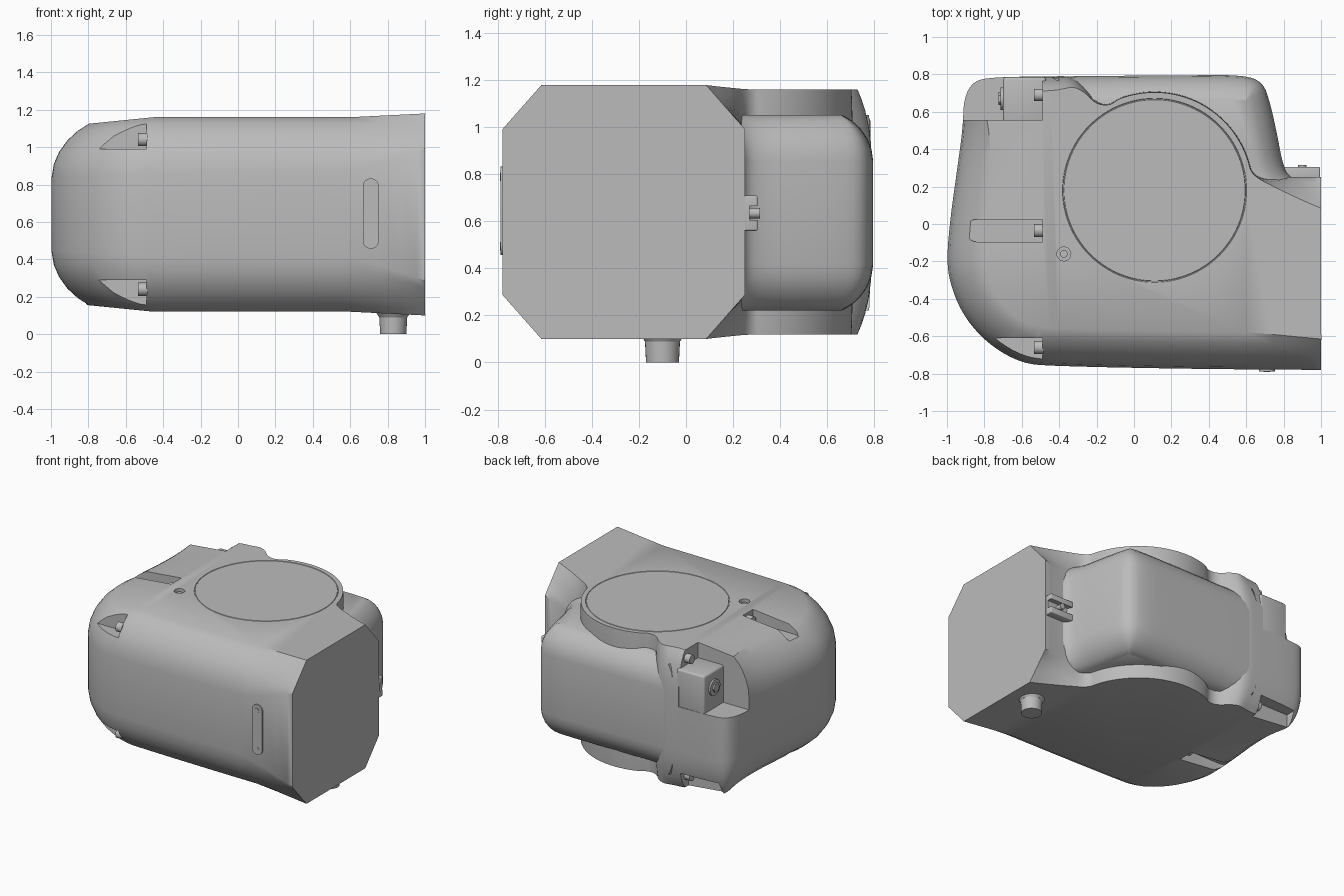
import bpy, bmesh, math
from mathutils import Vector, Matrix

if "Cube" in bpy.data.objects:
    bpy.data.objects.remove(bpy.data.objects["Cube"])

GREY = bpy.data.materials.new("housing_grey")
GREY.use_nodes = True
GREY.diffuse_color = (0.5, 0.5, 0.5, 1)
GREY.node_tree.nodes["Principled BSDF"].inputs["Base Color"].default_value = (0.5, 0.5, 0.5, 1)
MID = 0.64  # height of the mirror plane


def add(name, bm):
    bmesh.ops.recalc_face_normals(bm, faces=bm.faces)
    mesh = bpy.data.meshes.new(name)
    bm.to_mesh(mesh)
    bm.free()
    mesh.materials.append(GREY)
    ob = bpy.data.objects.new(name, mesh)
    bpy.context.collection.objects.link(ob)
    return ob


def box(name, lo, hi, bevel=0):
    lo, hi = Vector(lo), Vector(hi)
    bm = bmesh.new()
    bmesh.ops.create_cube(bm, size=1)
    for v in bm.verts:
        v.co = (lo + hi) / 2 + v.co * (hi - lo)
    if bevel:
        bmesh.ops.bevel(bm, geom=bm.edges[:], offset=bevel, segments=3, profile=0.5, affect='EDGES')
    return add(name, bm)


def rod(name, centre, r1, r2, depth, axis='Z', segs=32):
    turn = {'X': Matrix.Rotation(math.pi / 2, 4, 'Y'),
            'Y': Matrix.Rotation(math.pi / 2, 4, 'X'), 'Z': Matrix()}[axis]
    bm = bmesh.new()
    bmesh.ops.create_cone(bm, cap_ends=True, segments=segs, radius1=r1, radius2=r2,
                          depth=depth, matrix=Matrix.Translation(centre) @ turn)
    return add(name, bm)


def capsule(name, a, b, r, thick):
    """Rounded plate or slot between two points, thick along the normal axis."""
    a, b = Vector(a), Vector(b)
    along, n = (b - a).normalized(), Vector(thick)
    side = n.normalized().cross(along)
    bm = bmesh.new()
    verts = []
    for c, start in ((b, -0.5), (a, 0.5)):
        for i in range(13):
            t = math.pi * (start + i / 12)
            verts.append(bm.verts.new(c + r * (math.cos(t) * along + math.sin(t) * side)))
    face = bm.faces.new(verts)
    out = bmesh.ops.extrude_face_region(bm, geom=[face])
    bmesh.ops.translate(bm, vec=n, verts=[v for v in out["geom"] if isinstance(v, bmesh.types.BMVert)])
    return add(name, bm)


def cut(target, cutter):
    m = target.modifiers.new("cut", 'BOOLEAN')
    m.operation, m.solver, m.object = 'DIFFERENCE', 'EXACT', cutter
    bpy.context.view_layer.objects.active = target
    bpy.ops.object.modifier_apply(modifier=m.name)
    bpy.data.objects.remove(cutter)


def soften(points, rounds):
    for _ in range(rounds):
        new = [points[0]]
        for p, q in zip(points, points[1:]):
            new += [p.lerp(q, 0.25), p.lerp(q, 0.75)]
        points = new + [points[-1]]
    return points


ROUND = [(0, .30), (.012, .22), (.04, .15), (.085, .085), (.14, .035), (.2, 0)]


def half_height(x):
    if x < -0.45:
        return 0.52 + (x + 0.45) * 0.1
    return 0.52 + max(0, x - 0.6) * 0.05


def shell(name, outline, mid, height, shrink, open_ends):
    """Stack of outlines whose rim is pulled inwards by each point's weight (third value)."""
    bm = bmesh.new()
    rings = []
    steps = [(i, -1) for i in range(5, -1, -1)] + [(i, 1) for i in range(6)]
    last = len(outline) - 1
    for i, sign in steps:
        ring = []
        for j, p in enumerate(outline):
            t = outline[min(j + 1, last)] - outline[max(j - 1, 0)]
            n = Vector((t.y, -t.x, 0)).normalized()
            k = min(1, max(0, (p.x - 0.6) / 0.4)) if open_ends else 0
            d = ROUND[i][0] * (1 - k) + 0.033 * i * k
            drop = ROUND[i][1] * (1 - k) + 0.18 * (1 - i / 5) * k
            co = Vector((p.x, p.y, 0)) + n * d * shrink * p.z
            co.z = sign * (height - drop * shrink)
            ring.append(bm.verts.new(co))
        rings.append(ring)
    for lo, hi in zip(rings, rings[1:]):
        for j in range(len(lo)):
            k = (j + 1) % len(lo)
            bm.faces.new((lo[j], lo[k], hi[k], hi[j]))
    bm.faces.new(rings[0])
    bm.faces.new(rings[-1])
    if open_ends:
        # Sloping cap and flared mouth: split at the bends, then set heights
        for x in (-0.45, 0.6):
            bmesh.ops.bisect_plane(bm, geom=bm.verts[:] + bm.edges[:] + bm.faces[:],
                                   plane_co=(x, 0, 0), plane_no=(1, 0, 0))
        for v in bm.verts:
            v.co.z *= half_height(v.co.x) / height
    for v in bm.verts:
        v.co.z += mid
    return add(name, bm)


# Main housing with rounded cap and round joint boss
V = Vector
outline = [V(p) for p in (
    (1, -.78, 1), (.3, -.775, 1), (-.43, -.76, 1), (-.6, -.745, 1), (-.77, -.65, 1), (-.9, -.51, 1),
    (-.975, -.35, 1), (-1.003, -.2, 1), (-.98, .05, 1), (-.94, .33, .9), (-.915, .52, .7),
    (-.91, .67, .5), (-.86, .765, .4), (-.75, .785, .4), (-.45, .79, .4), (-.33, .79, .3),
    (-.26, .73, .1), (-.2, .65, .05), (-.13, .64, .03))]
cx, cy = 0.11, 0.18
for i in range(22):
    a = math.radians(112 - i * 4.8)
    outline.append(V((cx + .53 * math.cos(a), cy + .53 * math.sin(a), .03)))
outline += [V((.67, .25, .05)), V((.76, .25, .3)), V((1, .25, 1))]
body = shell("main_housing", soften(outline, 2), MID, 0.52, 1, True)

# Rear bulge behind the joint
rear = [V(p) for p in (
    (-.45, .2, 0), (-.45, .78, 0), (-.44, .79, 1), (.3, .795, 1), (.58, .797, 1), (.69, .76, 1),
    (.73, .64, 1), (.765, .48, 1), (.795, .32, 1), (.83, .25, .8), (.9, .235, .5), (.9, .1, 0))]
shell("rear_bulge", soften(rear, 2), 0.637, 0.415, 0.65, False)

# Corner pocket, screw notches and slots in the cap
cut(body, box("cutter", (-1.2, .555, .76), (-.49, 1, 1.4)))
cut(body, box("cutter", (-.8, .67, 0), (-.49, 1, .25)))
for s in (-1, 1):
    z0, z1 = sorted((MID + s * .35, MID + s * .7))
    cut(body, box("cutter", (-.85, -1, z0), (-.49, -.61, z1)))
    zs = MID + s * .42
    slot = capsule("cutter", (-.84, -.035, zs), (-.55, -.035, zs), .06, (0, 0, s * .3))
    cut(body, slot)
    cut(body, box("cutter", (-.6, -.095, min(zs, zs + s * .3)), (-.49, .025, max(zs, zs + s * .3))))
    side = "upper" if s > 0 else "lower"
    rod(side + "_front_screw", (-.51, -.66, MID + s * .4), .035, .035, .05, 'X')
    rod(side + "_middle_screw", (-.51, -.035, MID + s * .46), .035, .035, .05, 'X')
    rod(side + "_rear_screw", (-.51, .69, MID + s * (.45 if s > 0 else .43)), .033, .033, .05, 'X')

# Lug standing in the corner pocket
box("pocket_lug", (-.7, .53, .7), (-.47, .785, 1.04), .015)
rod("lug_washer", (-.703, .67, .92), .06, .06, .02, 'X')
rod("lug_bolt", (-.715, .67, .92), .035, .035, .02, 'X', 6)

# Sight hole and thin groove round the joint cover
cut(body, rod("cutter", (-.375, -.16, 1.16), .037, .037, .1))
rod("hole_plug", (-.375, -.16, 1.125), .02, .02, .04)
bpy.ops.mesh.primitive_torus_add(location=(cx, cy, 1.16), major_radius=.488, minor_radius=.004,
                                 major_segments=96, minor_segments=6)
cut(body, bpy.context.object)

# Front plate with two screws
capsule("front_plate", (.71, -.77, .5), (.71, -.77, .79), .043, (0, -.018, 0))
for z in (.495, .79):
    rod("plate_screw", (.71, -.789, z), .018, .018, .004, 'Y', 24)

# Port underneath
rod("bottom_port", (.83, -.1, .06), .07, .076, .12)
rod("port_collar", (.83, -.1, .105), .075, .095, .03)

# Grooved cable rail on the rear of the mouth
rail = box("cable_rail", (.76, .22, .56), (.995, .305, .71), .008)
cut(rail, box("cutter", (.7, .27, .605), (1.1, .4, .665)))
rod("rail_pin", (.9, .275, .635), .022, .022, .08, 'Y')

# Smooth shading with crisp edges
bpy.ops.object.select_all(action='DESELECT')
for ob in bpy.context.scene.objects:
    if ob.type == 'MESH':
        ob.select_set(True)
        bpy.context.view_layer.objects.active = ob
bpy.ops.object.shade_smooth_by_angle(angle=math.radians(32))
